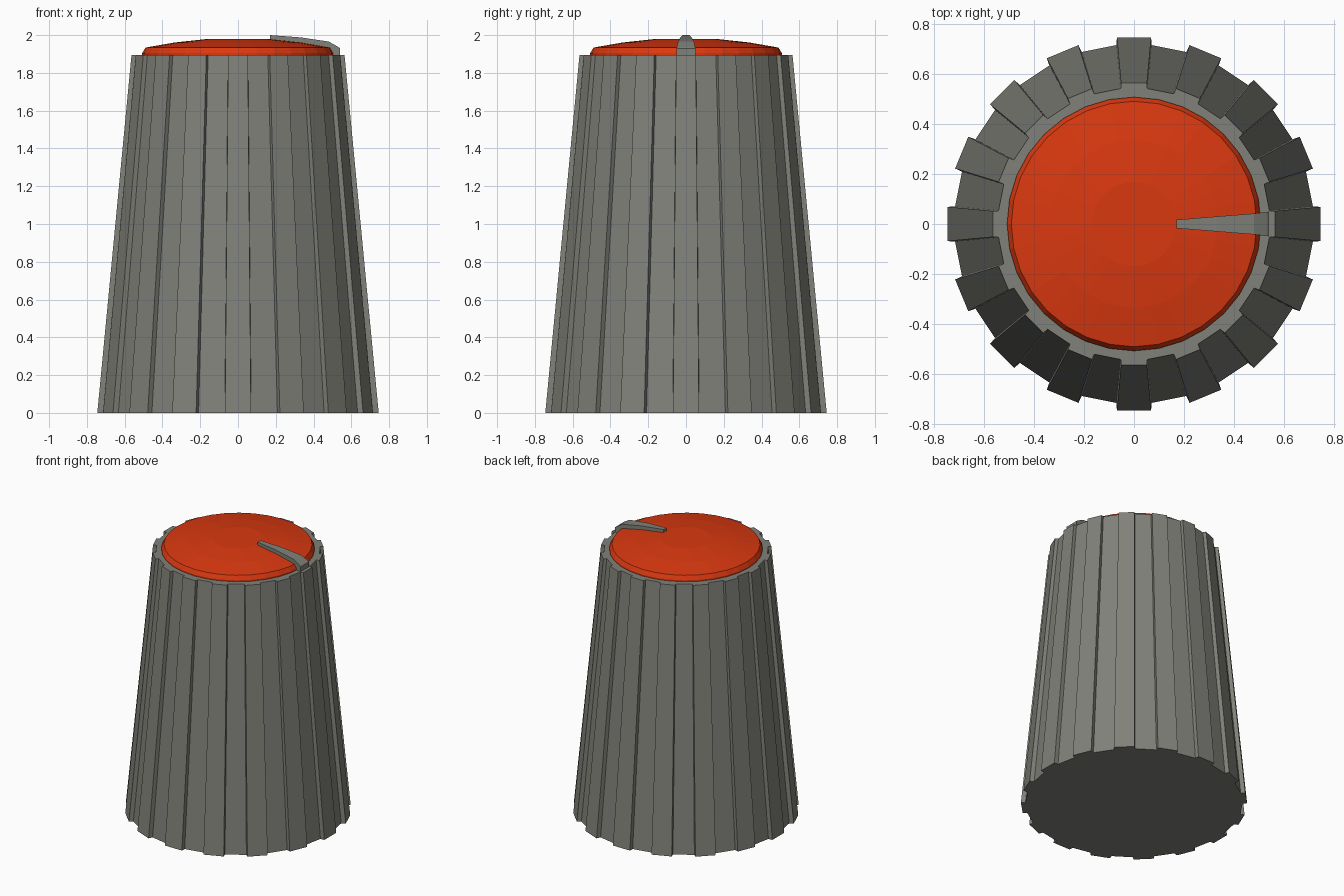
import bpy, bmesh, math

if "Cube" in bpy.data.objects:
    bpy.data.objects.remove(bpy.data.objects["Cube"])

def material(name, rgb):
    m = bpy.data.materials.new(name)
    m.diffuse_color = (*rgb, 1)
    m.use_nodes = True
    m.node_tree.nodes["Principled BSDF"].inputs["Base Color"].default_value = m.diffuse_color
    return m

GREY = material("warm grey", (0.22, 0.22, 0.195))
RED = material("orange red", (0.70, 0.04, 0.005))

def finish(name, bm, mat):
    bmesh.ops.recalc_face_normals(bm, faces=bm.faces)
    mesh = bpy.data.meshes.new(name)
    bm.to_mesh(mesh)
    bm.free()
    mesh.materials.append(mat)
    ob = bpy.data.objects.new(name, mesh)
    bpy.context.collection.objects.link(ob)
    return ob

def loft(name, rings, mat):
    """Skin a stack of equal-length point rings and cap both ends."""
    bm = bmesh.new()
    loops = [[bm.verts.new(p) for p in ring] for ring in rings]
    n = len(loops[0])
    for a, b in zip(loops, loops[1:]):
        for i in range(n):
            j = (i + 1) % n
            bm.faces.new((a[i], a[j], b[j], b[i]))
    bm.faces.new(loops[0][::-1])
    bm.faces.new(loops[-1])
    return finish(name, bm, mat)

# Tapered knob body with 16 raised grip ridges
def gear(scale, z):
    pts = []
    for k in range(16):
        for r, deg in ((0.718, -5.6), (0.748, -5.25), (0.748, 5.25), (0.718, 5.6)):
            a = math.radians(k * 22.5 + deg)
            pts.append((r * scale * math.cos(a), r * scale * math.sin(a), z))
    return pts

loft("knob_body", [gear(1, 0), gear(0.757, 1.895)], GREY)

# Shallow domed cap
def circle(r, z, n=32):
    return [(r * math.cos(math.tau * i / n), r * math.sin(math.tau * i / n), z) for i in range(n)]

loft("cap", [circle(r, z) for r, z in
             ((0.507, 1.885), (0.507, 1.905), (0.49, 1.934), (0.335, 1.961), (0.168, 1.979))], RED)

# Tapered pointer: (x, half width, top height) stations
stations = ((0.17, 0.017, 2.0), (0.33, 0.030, 1.988), (0.48, 0.042, 1.966),
            (0.53, 0.048, 1.938), (0.54, 0.05, 1.93))
loft("pointer", [[(x, -w, 1.885), (x, w, 1.885), (x, w, z), (x, -w, z)]
                 for x, w, z in stations], GREY)
